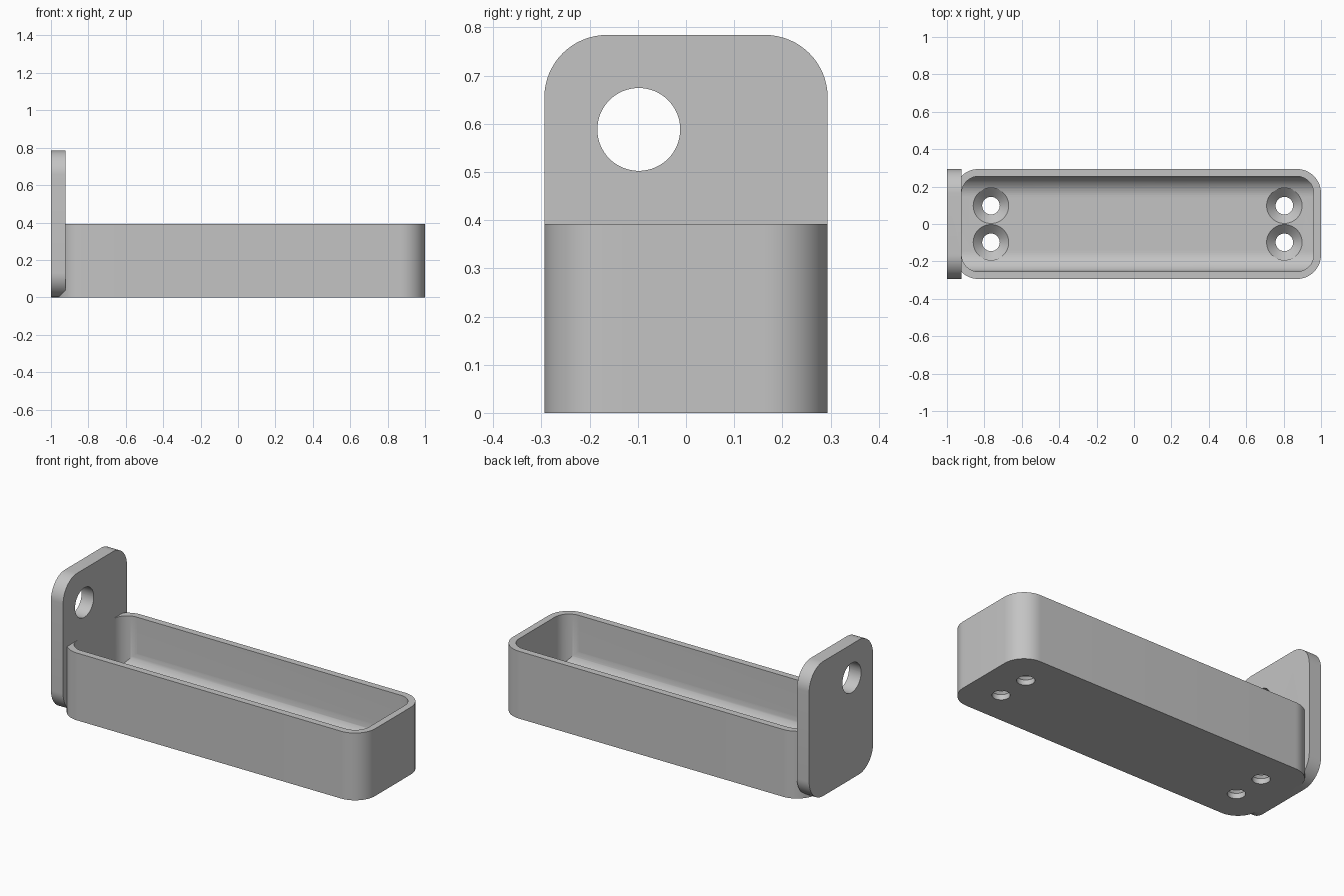
import bpy, bmesh
from math import pi, sin, cos

if "Cube" in bpy.data.objects:
    bpy.data.objects.remove(bpy.data.objects["Cube"])

U = 2 / 51                      # design unit
W, H = 7.5 * U, 10 * U          # half width, tray height
FLOOR = 2 * U

grey = bpy.data.materials.new("plain grey")
grey.use_nodes = True
colour = (0.55, 0.55, 0.55, 1)
grey.diffuse_color = colour
grey.node_tree.nodes["Principled BSDF"].inputs["Base Color"].default_value = colour


def rounded(a0, a1, b0, b1, radii, n=16):
    """Rounded rectangle; radii in the order low-low, high-low, high-high, low-high."""
    pts = []
    corners = [(a0, b0, 1, 1), (a1, b0, -1, 1), (a1, b1, -1, -1), (a0, b1, 1, -1)]
    for k, ((a, b, sa, sb), r) in enumerate(zip(corners, radii)):
        if r == 0:
            pts.append((a, b))
            continue
        for i in range(n + 1):
            t = pi + k * pi / 2 + i * pi / 2 / n
            pts.append((a + sa * r + r * cos(t), b + sb * r + r * sin(t)))
    return pts


def prism(name, outline, lo, hi, axis):
    """Extrude an outline along z (outline is x, y) or x (outline is y, z)."""
    place = (lambda a, b: (a, b, lo)) if axis == "z" else (lambda a, b: (lo, a, b))
    bm = bmesh.new()
    face = bm.faces.new([bm.verts.new(place(a, b)) for a, b in outline])
    out = bmesh.ops.extrude_face_region(bm, geom=[face])
    move = (0, 0, hi - lo) if axis == "z" else (hi - lo, 0, 0)
    bmesh.ops.translate(bm, vec=move, verts=[v for v in out["geom"] if isinstance(v, bmesh.types.BMVert)])
    bmesh.ops.recalc_face_normals(bm, faces=bm.faces)
    return finish(name, bm)


def revolve(name, x, y, profile, n=48):
    """Closed solid of stacked rings, profile is radius, height."""
    bm = bmesh.new()
    rings = [[bm.verts.new((x + r * cos(2 * pi * i / n), y + r * sin(2 * pi * i / n), z))
              for i in range(n)] for r, z in profile]
    for low, high in zip(rings, rings[1:]):
        for i in range(n):
            j = (i + 1) % n
            bm.faces.new((low[i], low[j], high[j], high[i]))
    bm.faces.new(rings[0])
    bm.faces.new(rings[-1])
    bmesh.ops.recalc_face_normals(bm, faces=bm.faces)
    return finish(name, bm)


def finish(name, bm):
    mesh = bpy.data.meshes.new(name)
    bm.to_mesh(mesh)
    bm.free()
    mesh.materials.append(grey)
    obj = bpy.data.objects.new(name, mesh)
    bpy.context.collection.objects.link(obj)
    return obj


def combine(target, tool, operation):
    mod = target.modifiers.new(operation, "BOOLEAN")
    mod.operation, mod.solver, mod.object = operation, "EXACT", tool
    bpy.context.view_layer.objects.active = target
    bpy.ops.object.modifier_apply(modifier=mod.name)
    bpy.data.objects.remove(tool)


# Tray body joined to the upright end plate
R = 0.13
tray = prism("tray_with_end_plate", rounded(-1 + U, 1, -W, W, [R] * 4), 0, H, "z")
plate = prism("end_plate", rounded(-W, W, 0, 2 * H, [R] * 4), -1, -1 + 2 * U, "x")
combine(tray, plate, "UNION")

# Cavity: rounded corners in plan, floor fillets along the long sides
x0, x1, w = -1 + 2 * U, 1 - U, W - U
cavity = prism("cavity_cutter", rounded(x0, x1, -w, w, [R - U] * 4), 0.01, 1, "z")
trough = prism("trough_cutter", rounded(-w - 0.0005, w + 0.0005, FLOOR, 0.9, [0.11, 0.11, 0, 0]),
               x0 - 0.1, x1 + 0.1, "x")
combine(cavity, trough, "INTERSECT")
combine(tray, cavity, "DIFFERENCE")

# Countersunk screw holes through the floor
r, big = 0.047, 0.095
for x in (-1 + 6 * U, 1 - 5 * U):
    for y in (-2.5 * U, 2.5 * U):
        hole = revolve("screw_cutter", x, y, [(r, -0.1), (r, FLOOR - big + r), (big, FLOOR), (big, H)])
        combine(tray, hole, "DIFFERENCE")

# Hanging hole in the plate
hr = 0.086
ring = rounded(-2.5 * U - hr, -2.5 * U + hr, 15 * U - hr, 15 * U + hr, [hr - 0.00001] * 4)
combine(tray, prism("hanging_hole_cutter", ring, -1.1, -0.85, "x"), "DIFFERENCE")

# Smooth curves, sharp edges
bpy.ops.object.select_all(action="DESELECT")
tray.select_set(True)
bpy.context.view_layer.objects.active = tray
bpy.ops.object.shade_smooth_by_angle(angle=0.5)
